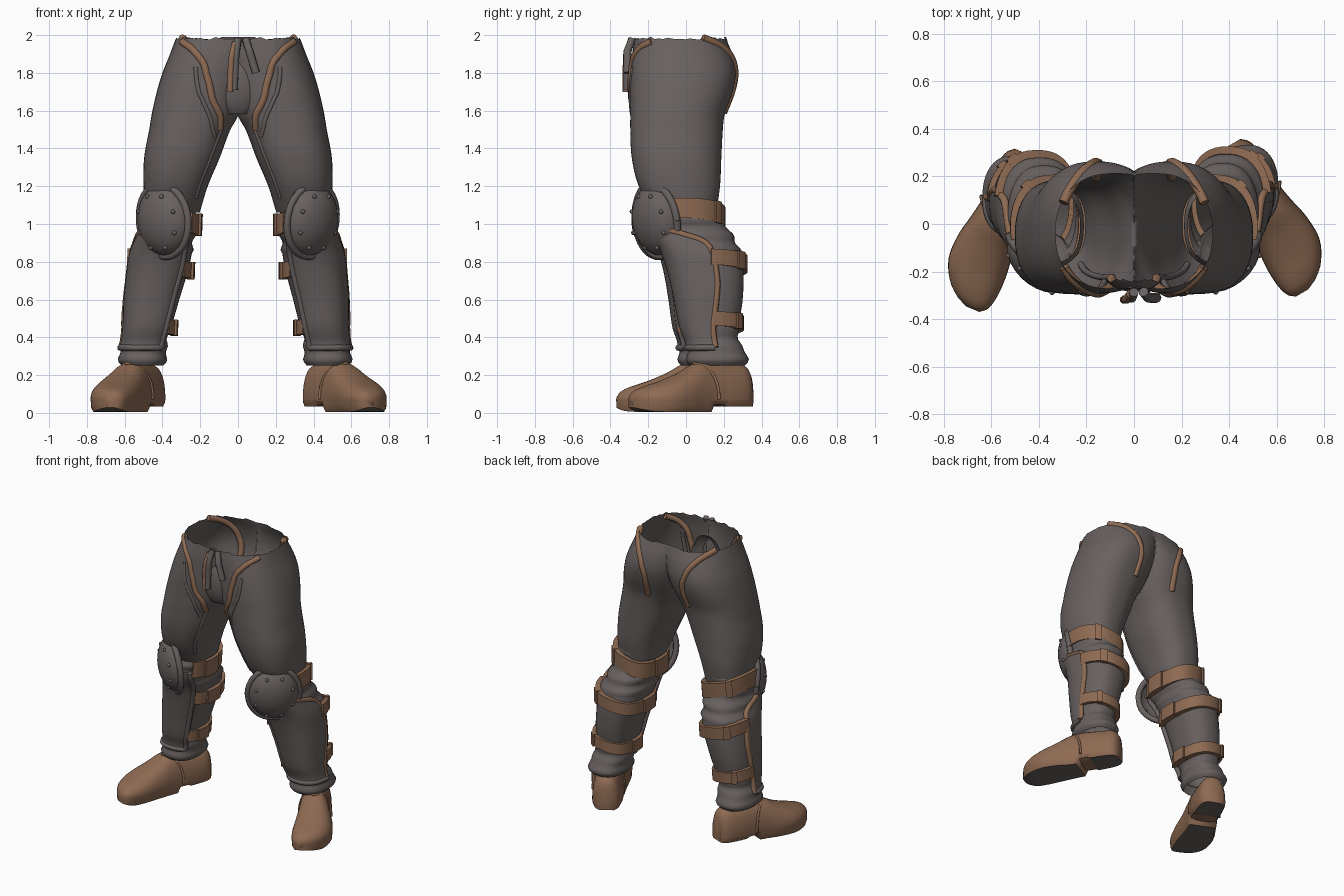
import bpy, bmesh, random
from math import sin, cos, radians, pi, copysign
from mathutils import Vector, Matrix

random.seed(4)
if "Cube" in bpy.data.objects:
    bpy.data.objects.remove(bpy.data.objects["Cube"])


def material(name, rgb):
    m = bpy.data.materials.new(name)
    m.use_nodes = True
    m.diffuse_color = (*rgb, 1)
    m.node_tree.nodes["Principled BSDF"].inputs["Base Color"].default_value = (*rgb, 1)
    return m


GREY = material("grey cloth", (0.138, 0.119, 0.117))
BROWN = material("brown leather", (0.27, 0.145, 0.085))

# Leg sections: height, centre x, centre y, half width, half depth
THIGH = [(1.06, .345, -.005, .142, .165), (1.2, .33, -.035, .17, .215),
         (1.35, .297, -.05, .2, .237), (1.5, .255, -.05, .215, .245),
         (1.58, .225, -.045, .232, .25), (1.7, .19, -.025, .24, .272),
         (1.8, .16, -.015, .24, .278), (1.9, .12, -.02, .24, .265),
         (1.98, .08, -.03, .25, .242)]
SHIN = [(.25, .475, .165, .11, .145), (.3, .475, .165, .13, .165),
        (.36, .466, .15, .115, .138), (.45, .451, .13, .122, .15),
        (.6, .432, .125, .14, .175), (.75, .407, .11, .155, .195),
        (.85, .392, .085, .158, .205), (.95, .37, .03, .145, .21),
        (1.05, .36, 0, .142, .178), (1.16, .35, -.01, .13, .16)]
# Boot outline: distance from heel, half width, height, sideways shift
BOOT = [(0, .055, .21, 0), (.03, .085, .25, 0), (.12, .1, .262, 0),
        (.25, .1, .275, 0), (.33, .108, .262, .005), (.42, .122, .215, .01),
        (.53, .127, .17, .005), (.62, .102, .14, -.015), (.67, .065, .115, -.035),
        (.69, .03, .09, -.045)]


def interp(table, k):
    """Smooth interpolation of table rows keyed by their first column."""
    n = len(table)
    i = max([j for j in range(n - 1) if table[j][0] <= k] or [0])
    a, b = table[i], table[i + 1]
    t = min(max((k - a[0]) / (b[0] - a[0]), 0), 1)
    p, q = table[max(i - 1, 0)], table[min(i + 2, n - 1)]
    out = []
    for c in range(1, len(a)):
        h = b[0] - a[0]
        m0 = (b[c] - p[c]) / (b[0] - p[0]) * h
        m1 = (q[c] - a[c]) / (q[0] - a[0]) * h
        out.append((2*t**3 - 3*t*t + 1)*a[c] + (t**3 - 2*t*t + t)*m0
                   + (3*t*t - 2*t**3)*b[c] + (t**3 - t*t)*m1)
    return out


def power(v, e):
    return copysign(abs(v) ** e, v)


def on_leg(table, deg, z, off=0.0):
    """Point on a leg: 0 is outward, 90 back, 180 inward, -90 front."""
    cx, cy, rx, ry = interp(table, z)
    c, d = cos(radians(deg)), sin(radians(deg))
    x = cx + (rx + off) * power(c, .82)
    y = cy + (ry + off) * power(d, .98 if c > 0 and d > 0 else .82)
    return Vector((max(x, 0), y, z))


def warp(p, s):
    """Move a left-leg point to its side; the right shin stands further forward."""
    t = min(max((1.1 - p.z) / .8, 0), 1) if s < 0 else 0
    return Vector((s * p.x - .03 * t, p.y - .045 * t, p.z))


def finish(name, bm, mats, angle=40):
    bmesh.ops.recalc_face_normals(bm, faces=bm.faces)
    mesh = bpy.data.meshes.new(name)
    bm.to_mesh(mesh)
    bm.free()
    ob = bpy.data.objects.new(name, mesh)
    bpy.context.collection.objects.link(ob)
    for m in mats:
        mesh.materials.append(m)
    bpy.ops.object.select_all(action='DESELECT')
    ob.select_set(True)
    bpy.context.view_layer.objects.active = ob
    bpy.ops.object.shade_smooth_by_angle(angle=radians(angle))
    return ob


def loft_mesh(rings, caps=True):
    bm = bmesh.new()
    vs = [[bm.verts.new(p) for p in r] for r in rings]
    n = len(vs[0])
    for r, q in zip(vs, vs[1:]):
        for i in range(n):
            j = (i + 1) % n
            bm.faces.new((r[i], r[j], q[j], q[i]))
    if caps:
        bm.faces.new(vs[0][::-1])
        bm.faces.new(vs[-1])
    return bm


def tube(name, pts, r, mat, sides=8):
    rings = []
    for i, p in enumerate(pts):
        d = (pts[min(i + 1, len(pts) - 1)] - pts[max(i - 1, 0)]).normalized()
        u = d.cross(Vector((.31, .57, .76))).normalized()
        v = d.cross(u)
        rings.append([p + r * (u * cos(2*pi*k/sides) + v * sin(2*pi*k/sides))
                      for k in range(sides)])
    return finish(name, loft_mesh(rings), [mat], 60)


def leg_path(table, keys, off=0.0, n=28):
    """Smooth path through (angle, height) keys on a leg."""
    rows = [(i, a, z) for i, (a, z) in enumerate(keys)]
    return [on_leg(table, *interp(rows, i * (len(keys) - 1) / n), off) for i in range(n + 1)]


# Trousers: one clamped half, open at the waist, mirrored
rings = []
for i in range(37):
    z = 1.06 + .92 * i / 36
    ring = [on_leg(THIGH, k * 6, z) for k in range(60)]
    if i == 36:
        for p in ring:
            p.z += random.uniform(-.004, .012)
    rings.append(ring)
bm = loft_mesh(rings, caps=False)
wall = [f for f in bm.faces if all(v.co.x < 1e-5 for v in f.verts)]
bmesh.ops.delete(bm, geom=wall, context='FACES')
trousers = finish("trousers", bm, [GREY], 60)
trousers.modifiers.new("Mirror", 'MIRROR')

# Front pouch: only the bulge in front of the cloth
bm = bmesh.new()
bmesh.ops.create_uvsphere(bm, u_segments=32, v_segments=18, radius=1,
                          matrix=Matrix.Translation((0, -.2, 1.73)) @ Matrix.Diagonal((.13, .085, .17, 1)))
bmesh.ops.delete(bm, geom=[v for v in bm.verts if v.co.y > -.23], context='VERTS')
finish("front_pouch", bm, [GREY], 60)

# Hanging waist ties, the long one edged in leather
for name, mat, r, front, keys in (
        ("long_tie", GREY, .02, -.287, [(0, .0, 1.98), (1, -.012, 1.88), (2, -.02, 1.71)]),
        ("long_tie_edge", BROWN, .018, -.293, [(0, -.015, 1.96), (1, -.034, 1.87), (2, -.042, 1.7)]),
        ("short_tie", GREY, .021, -.285, [(0, .04, 1.98), (1, .065, 1.9), (2, .095, 1.8)])):
    pts = [Vector((x, front - .025 * min(i / 5, 1), z))
           for i, (x, z) in enumerate(interp(keys, j / 6) for j in range(13))]
    tube(name, pts, r, mat)


def strap(name, s, z, a0, a1, half, near, far, tilt):
    rings = []
    n = max(4, int((a1 - a0) / 8))
    for i in range(n + 1):
        a = a0 + (a1 - a0) * i / n
        h = z + tilt * cos(radians(a))
        rings.append([warp(on_leg(SHIN, a, h, o) + Vector((0, 0, d)), s)
                      for o, d in ((near, -half), (far, -half), (far, half), (near, half))])
    finish(name, loft_mesh(rings), [BROWN], 30)


def outer_edge(z):
    """Angle of the shin guard's outer edge, swept forward at the top."""
    return min(14, (z - .33) * 40) - 54 * max(0, (z - .88) / .1) ** 2


for s, side in ((1, "left"), (-1, "right")):
    # Hip piping and the seam down the thigh
    for name, keys, r, mat in (
            ("front_piping", [(-35, 1.965), (-60, 1.925), (-83, 1.85), (-93, 1.75), (-104, 1.65), (-122, 1.57), (-136, 1.5)], .02, BROWN),
            ("front_cord", [(-76, 1.83), (-84, 1.74), (-94, 1.64), (-110, 1.55), (-130, 1.46)], .013, GREY),
            ("back_piping", [(30, 1.985), (58, 1.94), (82, 1.86), (94, 1.75), (102, 1.59)], .021, BROWN),
            ("thigh_seam", [(-138, 1.5), (-136, 1.35), (-134, 1.14)], .013, GREY)):
        pts = [Vector((s * p.x, p.y, p.z)) for p in leg_path(THIGH, keys, -.006)]
        tube(f"{side}_{name}", pts, r, mat)

    # Lower leg with folds behind the knee and at the ankle
    rings = []
    for i in range(53):
        z = .25 + .91 * i / 52
        fold = .008 * sin(z * 75) if z > .86 or z < .42 else 0
        rings.append([warp(on_leg(SHIN, k * 9, z, fold), s) for k in range(40)])
    finish(f"{side}_lower_leg", loft_mesh(rings, caps=False), [GREY], 60)

    # Shin guard: curved plate with trim
    rings = []
    for i in range(33):
        z = .34 + .64 * i / 32
        a1 = outer_edge(z)
        arc = [-133 + (a1 + 133) * k / 20 for k in range(21)]
        rings.append([warp(on_leg(SHIN, a, z, .015), s) for a in arc]
                     + [warp(on_leg(SHIN, a, z, -.005), s) for a in arc[::-1]])
    finish(f"{side}_shin_guard", loft_mesh(rings), [GREY], 40)
    heights = [.345 + .635 * i / 32 for i in range(33)]
    for name, pts, mat in (
            ("outer_trim", [on_leg(SHIN, outer_edge(z), z, .005) for z in heights], BROWN),
            ("inner_trim", [on_leg(SHIN, -130, z, .01) for z in heights], GREY),
            ("lower_trim", leg_path(SHIN, [(-130, .345), (-60, .345), (0, .345)], .008), GREY)):
        tube(f"{side}_{name}", [warp(p, s) for p in pts], .017, mat)

    # Leather straps with buckle blocks on the inner side
    for name, z, a0, half, tilt in (("knee", 1.04, -25, .054, .045), ("calf", .79, 10, .042, .038),
                                    ("ankle", .475, 8, .038, .025)):
        strap(f"{side}_{name}_strap", s, z, a0, 226, half, -.01, .024, tilt)
        strap(f"{side}_{name}_buckle", s, z, 172, 198, half + .004, 0, .037, tilt)
        strap(f"{side}_{name}_strap_tab", s, z, 52, 66, half + .004, 0, .034, tilt)

    # Knee pad: domed plate, rolled rim and rivets
    frame = (Matrix.Translation((.385, -.15, 1.02)) @ Matrix.Rotation(radians(40), 4, 'Z')
             @ Matrix.Rotation(radians(99), 4, 'X'))
    size = Vector((.165, .19, .11))
    bm = bmesh.new()
    bmesh.ops.create_uvsphere(bm, u_segments=32, v_segments=16, radius=1)
    low = [v for v in bm.verts if v.co.z < -.01]
    bmesh.ops.delete(bm, geom=low, context='VERTS')
    for v in bm.verts:
        v.co = warp(frame @ (v.co * size), s)
    finish(f"{side}_knee_pad", bm, [GREY], 60)
    rim = [warp(frame @ Vector((.168 * cos(pi*k/20), .193 * sin(pi*k/20), .008)), s) for k in range(41)]
    tube(f"{side}_knee_rim", rim, .02, GREY)
    bm = bmesh.new()
    for k in range(8):
        a = pi * (k + .5) / 4
        spot = frame @ (Vector((.78 * cos(a), .78 * sin(a), .62)) * size)
        bmesh.ops.create_icosphere(bm, subdivisions=2, radius=.012, matrix=Matrix.Translation(warp(spot, s)))
    finish(f"{side}_knee_rivets", bm, [GREY], 60)

    # Boot upper and sole along the turned-out foot axis
    heel, turn = ((.40, .33), 30) if s > 0 else ((.45, .295), 23)
    fwd = Vector((sin(radians(turn)), -cos(radians(turn)), 0))
    out = Vector((-fwd.y, fwd.x, 0))

    def foot(t, across, z):
        p = Vector((*heel, 0)) + fwd * t + out * across
        return Vector((s * p.x, p.y, z))

    upper, sole = [], []
    for i in range(36):
        t = .69 * i / 35
        w, h, lat = interp(BOOT, t)
        upper.append([foot(t, lat + w * power(cos(pi*k/14), .8),
                           .07 + (h - .07 if k < 14 else .035) * power(sin(pi*k/14), .88))
                      for k in range(28)])
        base = .035 if t < .19 else .045 if t < .27 else .006 + .022 * max(0, (t - .58) / .11) ** 2
        sole.append([foot(t, lat + e * w, z)
                     for e, z in ((-.99, .066), (-.97, base + .02), (-.86, base),
                                  (.86, base), (.97, base + .02), (.99, .066))])
    finish(f"{side}_boot", loft_mesh(upper), [BROWN], 60)
    bm = loft_mesh(sole)
    bmesh.ops.recalc_face_normals(bm, faces=bm.faces)
    for f in bm.faces:
        f.material_index = 1 if f.normal.z < -.9 else 0
    finish(f"{side}_boot_sole", bm, [BROWN, GREY], 50)

    # Stitched seam across the instep
    w, h, lat = interp(BOOT, .3)
    seam = [foot(.34 - .1 * abs(cos(pi*k/16)), lat + w * power(cos(pi*k/16), .8),
                 .07 + (h - .078) * power(sin(pi*k/16), .88)) for k in range(17)]
    tube(f"{side}_boot_seam", seam, .008, BROWN)
